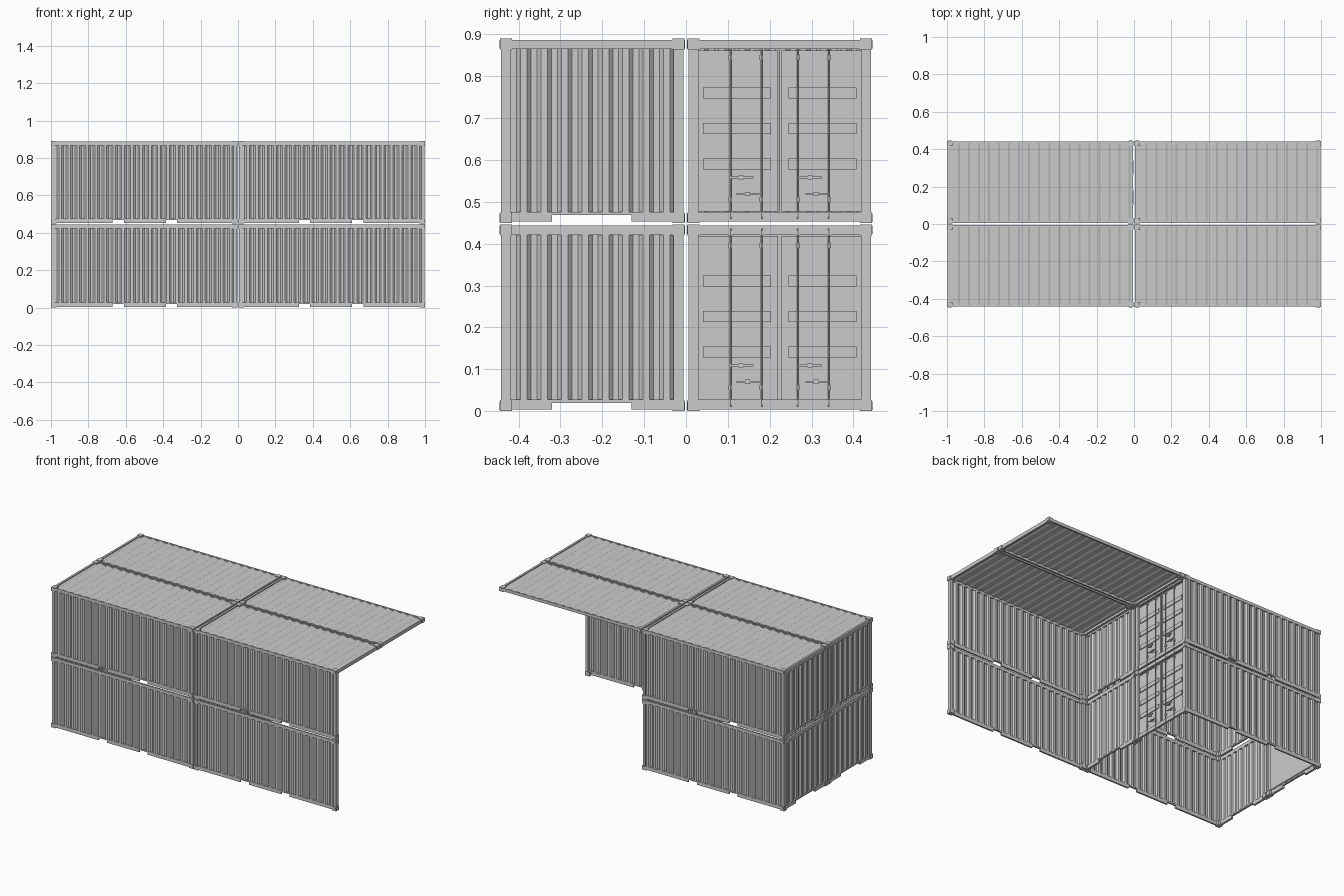
import bpy, bmesh, math
from mathutils import Matrix, Vector

if "Cube" in bpy.data.objects:
    bpy.data.objects.remove(bpy.data.objects["Cube"], do_unlink=True)

steel = bpy.data.materials.new("light_grey_steel")
steel.use_nodes = True
GREY = (0.6, 0.6, 0.6, 1)
steel.diffuse_color = GREY
steel.node_tree.nodes["Principled BSDF"].inputs["Base Color"].default_value = GREY


def finish(bm, name, thickness=0):
    mesh = bpy.data.meshes.new(name)
    bm.to_mesh(mesh)
    bm.free()
    mesh.materials.append(steel)
    ob = bpy.data.objects.new(name, mesh)
    bpy.context.collection.objects.link(ob)
    if thickness:
        mod = ob.modifiers.new("sheet", "SOLIDIFY")
        mod.thickness = thickness
        mod.offset = 0


def box(bm, x, y, z):
    """Box between pairs of limits, given in either order."""
    size = [abs(a[1] - a[0]) for a in (x, y, z)]
    mid = Vector([sum(a) / 2 for a in (x, y, z)])
    bmesh.ops.create_cube(bm, size=1, matrix=Matrix.Translation(mid) @ Matrix.Diagonal((*size, 1)))


def rod(bm, centre, axis, radius, length, sides=12):
    turn = Vector((0, 0, 1)).rotation_difference(Vector(axis)).to_matrix().to_4x4()
    bmesh.ops.create_cone(bm, cap_ends=True, segments=sides, radius1=radius, radius2=radius,
                          depth=length, matrix=Matrix.Translation(centre) @ turn)


def corrugated(name, waves, u, v, depth, place):
    """Folded sheet: trapezoid waves along u, straight along v."""
    pitch = (u[1] - u[0]) / waves
    profile = [(u[0] + (i + f) * pitch, d * depth) for i in range(waves)
               for f, d in ((0, 0), (0.3, 0), (0.5, 1), (0.8, 1))]
    profile.append((u[1], 0))
    bm = bmesh.new()
    rows = [[bm.verts.new(place(a, b, d)) for b in v] for a, d in profile]
    for p, q in zip(rows, rows[1:]):
        bm.faces.new((p[0], q[0], q[1], p[1]))
    finish(bm, name, 0.002)


def notched(span, notches):
    """Pieces of a span left between notches."""
    edges = [span[0]] + [e for n in notches for e in n] + [span[1]]
    return list(zip(edges[::2], edges[1::2]))


def doors(name, y0, y1, z0, z1):
    mid = (y0 + y1) / 2
    face = -0.014
    bm = bmesh.new()
    for side in (-1, 1):
        # leaf with a raised border
        inner, outer = mid + side * 0.004, mid + side * 0.209
        box(bm, (face - 0.008, face), (inner, outer), (z0 + 0.028, z1 - 0.028))
        for a in (inner, outer - side * 0.008):
            box(bm, (face, face + 0.003), (a, a + side * 0.006), (z0 + 0.03, z1 - 0.03))
        for z in (z0 + 0.03, z1 - 0.036):
            box(bm, (face, face + 0.003), (inner, outer), (z, z + 0.005))
        # pressed ribs
        for z in (0.128, 0.213, 0.298):
            box(bm, (face, face + 0.005), (mid + side * 0.021, mid + side * 0.183),
                (z0 + z, z0 + z + 0.026))
        # hinges
        for i in range(4):
            z = z0 + 0.05 + i * 0.11
            box(bm, (face, face + 0.007), (outer - side * 0.006, outer + side * 0.004), (z, z + 0.016))
        # locking rods and brackets
        for y in (0.044, 0.118):
            yy = mid + side * y
            rod(bm, (face + 0.008, yy, (z0 + z1) / 2), (0, 0, 1), 0.0025, z1 - z0 - 0.02, 8)
            for z in (0.015, 0.05, 0.39, 0.42):
                box(bm, (face, face + 0.01), (yy - 0.004, yy + 0.004), (z0 + z, z0 + z + 0.012))
        # handles
        left = mid + (-0.121 if side < 0 else 0.043)
        for a, z, length in ((0.003, 0.107, 0.055), (0.018, 0.068, 0.055)):
            box(bm, (face + 0.008, face + 0.012), (left + a, left + a + length), (z0 + z, z0 + z + 0.004))
            box(bm, (face, face + 0.012), (left + a + 0.02, left + a + 0.032), (z0 + z - 0.003, z0 + z + 0.007))
    finish(bm, name)


def container(s, t, level):
    """s and t choose the side in x and y; the +x units are opened up."""
    z0, z1 = ((0, 0.446), (0.449, 0.89))[level]
    closed, roof = s < 0, level == 1
    walled = closed or t < 0
    if not (walled or roof):
        return
    tag = "_".join((("lower", "upper")[level], "front" if t < 0 else "back", "right" if s < 0 else "left"))
    xs, ys = (s * 0.003, s * 1.0), (t * 0.003, t * 0.445)
    xin, yin = (s, -s), (t, -t)     # directions into the unit

    # corner castings with round holes, and posts
    castings, posts = bmesh.new(), bmesh.new()
    for i, x in enumerate(xs):
        for j, y in enumerate(ys):
            post = closed or (walled and j == 1)
            for top in (0, 1):
                if not (post or (top and roof)):
                    continue
                z = z1 - 0.026 if top else z0
                box(castings, (x, x + xin[i] * 0.03), (y, y + yin[j] * 0.029), (z, z + 0.026))
                rod(castings, (x, y + yin[j] * 0.0145, z + 0.013), (1, 0, 0), 0.010, 0.002)
                rod(castings, (x + xin[i] * 0.015, y, z + 0.013), (0, 1, 0), 0.010, 0.002)
            if post:
                box(posts, (x + xin[i] * 0.003, x + xin[i] * 0.02),
                    (y + yin[j] * 0.003, y + yin[j] * 0.027), (z0 + 0.02, z1 - 0.02))
    finish(castings, tag + "_corner_castings")
    finish(posts, tag + "_corner_posts")

    # rails, with lift pockets along the bottom
    rails = bmesh.new()
    x_span, y_span = sorted((s * 0.03, s * 0.972)), sorted((t * 0.03, t * 0.418))
    low, notch, high = z0 + 0.004, z0 + 0.019, z0 + 0.027
    for j, y in enumerate(ys):
        yr = (y + yin[j] * 0.003, y + yin[j] * 0.013)
        if roof or (walled and j == 1):
            box(rails, x_span, yr, (z1 - 0.022, z1 - 0.003))
        if walled and j == 1:
            box(rails, x_span, yr, (notch, high))
            pockets = sorted(sorted((s * a, s * b)) for a, b in ((0.325, 0.385), (0.61, 0.67)))
            for piece in notched(x_span, pockets):
                box(rails, piece, yr, (low, notch))
    for i, x in enumerate(xs):
        xr = (x + xin[i] * 0.003, x + xin[i] * 0.016)
        if closed or roof:
            box(rails, xr, y_span, (z1 - 0.025, z1 - 0.003))
        if closed:
            box(rails, xr, y_span, (notch, high))
            gap = [] if (i == 0 and t > 0) else [sorted((t * 0.13, t * 0.32))]
            for piece in notched(y_span, gap):
                box(rails, xr, piece, (low, notch))
    finish(rails, tag + "_rails")

    # corrugated panels
    wall_z = (z0 + 0.026, z1 - 0.021)
    if walled:
        corrugated(tag + "_side_wall", 20, sorted((s * 0.022, s * 0.981)), wall_z, 0.007,
                   lambda u, v, d: (u, t * (0.433 + d), v))
    if roof:
        corrugated(tag + "_roof", 18, sorted((s * 0.018, s * 0.985)), sorted((t * 0.013, t * 0.436)),
                   0.005, lambda u, v, d: (u, v, z1 - 0.01 + d))
    if closed:
        ends = [("outer", -0.985, -1)] + ([("inner", -0.018, 1)] if t < 0 else [])
        for end, x, out in ends:
            corrugated(tag + "_" + end + "_end_wall", 8, sorted((t * 0.029, t * 0.419)), wall_z, 0.010,
                       lambda u, v, d: (x + out * d, u, v))
        if t > 0:
            doors(tag + "_doors", 0.015, 0.433, z0, z1)
            if not roof:
                lining = bmesh.new()
                box(lining, (-0.978, -0.974), y_span, wall_z)
                finish(lining, tag + "_end_lining")


for level in (0, 1):
    for s in (-1, 1):
        for t in (-1, 1):
            container(s, t, level)
